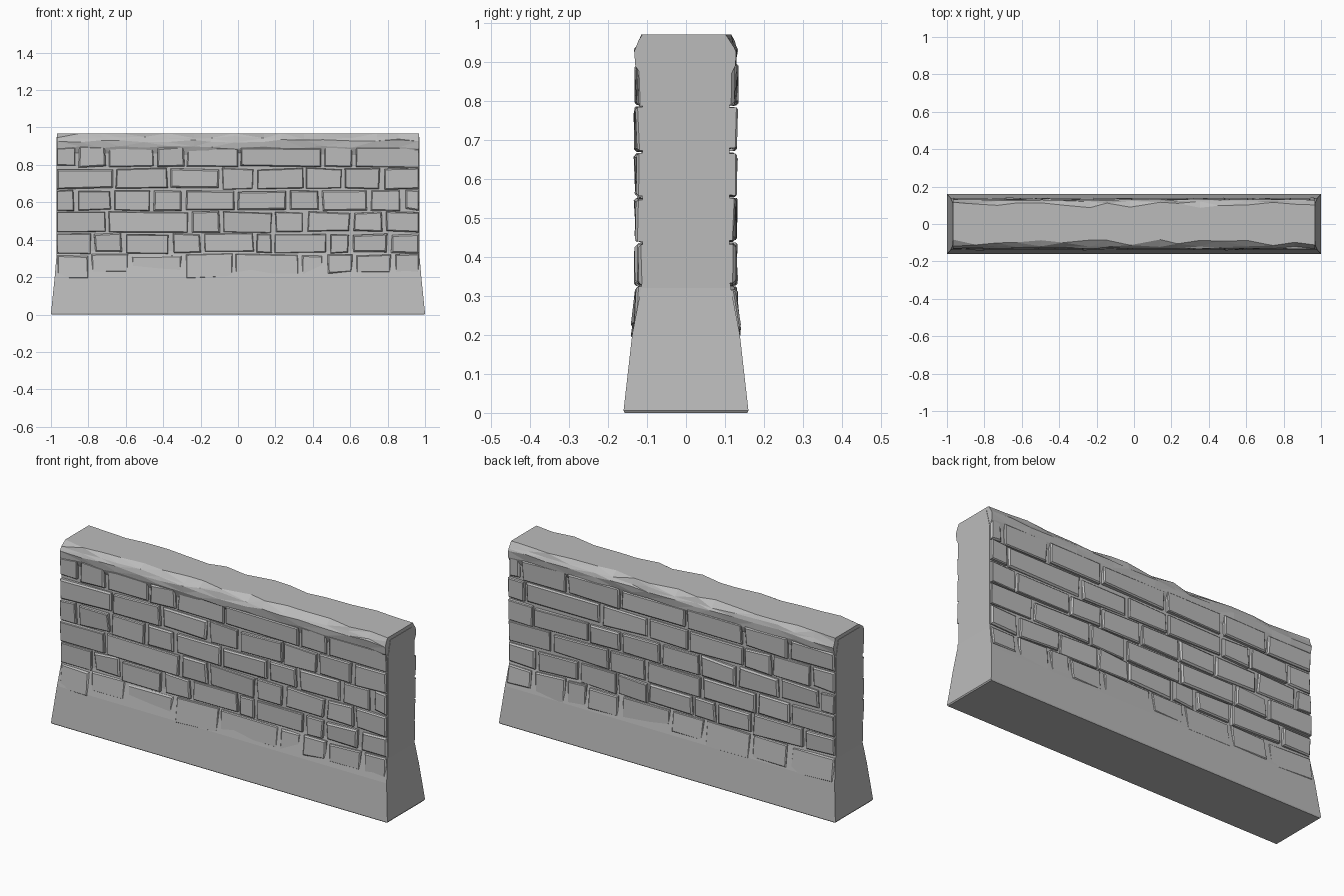
import bpy, bmesh, random
from mathutils import Vector

random.seed(7)
cube = bpy.data.objects.get("Cube")
if cube:
    bpy.data.objects.remove(cube)

stone = bpy.data.materials.new("grey stone")
stone.use_nodes = True
GREY = (0.5, 0.5, 0.5, 1)
stone.diffuse_color = GREY
stone.node_tree.nodes["Principled BSDF"].inputs["Base Color"].default_value = GREY


def j(amount):
    return random.uniform(-amount, amount)


def add_object(name, bm):
    bmesh.ops.recalc_face_normals(bm, faces=bm.faces)
    mesh = bpy.data.meshes.new(name)
    bm.to_mesh(mesh)
    bm.free()
    mesh.materials.append(stone)
    obj = bpy.data.objects.new(name, mesh)
    bpy.context.collection.objects.link(obj)
    return obj


def skin(bm, rings):
    """Bridge closed rings of points and close both ends."""
    loops = [[bm.verts.new(p) for p in ring] for ring in rings]
    n = len(loops[0])
    for a, b in zip(loops, loops[1:]):
        for i in range(n):
            k = (i + 1) % n
            bm.faces.new((a[i], a[k], b[k], b[i]))
    bm.faces.new(loops[0])
    bm.faces.new(loops[-1])


END = 0.968

# Core with a flared foot: (half length, half depth, height) levels
bm = bmesh.new()
levels = [(0.996, 0.157, 0), (1, 0.16, 0.006), (0.98, 0.138, 0.2),
          (0.97, 0.115, 0.32), (0.97, 0.112, 0.34), (0.97, 0.112, 0.86), (0.97, 0.09, 0.95)]
skin(bm, [[(-x, -y, z), (x, -y, z), (x, y, z), (-x, y, z)] for x, y, z in levels])
add_object("wall_core", bm)

# Worn coping with wavy chamfers
half = [(0.108, 0.85), (0.127, 0.893), (0.13, 0.928), (0.122, 0.945), (0.1, 0.969)]
bm = bmesh.new()
rings = []
count = 17
for s in range(count):
    x = -END + 2 * END * s / (count - 1)
    if 0 < s < count - 1:
        x += j(0.03)
    ring = []
    for side in (-1, 1):
        pts = []
        for i, (y, z) in enumerate(half):
            top = i == len(half) - 1
            dy = j(0.018) if top else j(0.003)
            dz = 0 if top else j(0.009)
            pts.append((x, side * (y + dy), z + dz))
        ring += pts if side < 0 else pts[::-1]
    rings.append(ring)
skin(bm, rings)
bmesh.ops.triangulate(bm, faces=bm.faces)
add_object("coping", bm)


def brick(bm, x0, x1, z0, z1, side, y_low, y_high, back):
    """One chipped brick with a bevelled outer face."""
    corners = [(x0, z0, y_low), (x1, z0, y_low), (x1, z1, y_high), (x0, z1, y_high)]
    inner, outer = [], []
    for x, z, y in corners:
        at_end = abs(x) >= END
        dx = 0 if at_end else j(0.007)
        z += j(0.006)
        inner.append(bm.verts.new((x + dx, side * back, z)))
        outer.append(bm.verts.new((x + dx * 0.5, side * (y + j(0.005)), z + j(0.003))))
    for i in range(4):
        k = (i + 1) % 4
        bm.faces.new((inner[i], inner[k], outer[k], outer[i]))
    bm.faces.new(outer)
    bm.faces.new(inner)
    edges = []
    for i in range(4):
        a, b = outer[i], outer[(i + 1) % 4]
        if not (abs(a.co.x) >= END and abs(b.co.x) >= END):
            edges.append(bm.edges.get((a, b)))
    bmesh.ops.bevel(bm, geom=edges, offset=random.uniform(0.003, 0.008),
                    segments=1, affect='EDGES', clamp_overlap=True)


def courses(name, side, rows):
    """Lay brick rows from the bottom up, split at the given joints."""
    bm = bmesh.new()
    heights = [0.2, 0.325, 0.437, 0.553, 0.668, 0.785, 0.9]
    for r, joints in enumerate(rows):
        foot = r == 0
        cuts = [-END] + sorted(joints) + [END]
        for a, b in zip(cuts, cuts[1:]):
            gap = random.uniform(0.008, 0.014)
            x0 = a if a == -END else a + gap
            x1 = b if b == END else b - gap
            y = random.uniform(0.122, 0.131)
            low = 0.138 if foot else y
            z0 = heights[r] + (j(0.03) if foot else 0.006)
            z1 = heights[r + 1] - 0.006
            brick(bm, x0, x1, z0, z1, side, low, y, 0.095)
    # keep the end bricks flush with the wall ends
    for v in bm.verts:
        v.co.x = max(-0.9695, min(0.9695, v.co.x))
    add_object(name, bm)


courses("front_bricks", -1, [
    [-0.79, -0.58, -0.29, -0.02, 0.33, 0.47, 0.62, 0.83],
    [-0.78, -0.61, -0.36, -0.19, 0.09, 0.19, 0.48, 0.6, 0.81],
    [-0.7, -0.26, -0.09, 0.19, 0.36, 0.61, 0.78],
    [-0.87, -0.67, -0.46, -0.29, -0.01, 0.27, 0.44, 0.7, 0.88],
    [-0.66, -0.37, -0.09, 0.09, 0.36, 0.56, 0.77],
    [-0.86, -0.7, -0.44, -0.28, 0.01, 0.45, 0.62],
])
courses("back_bricks", 1, [
    [-0.7, -0.48, -0.2, 0, 0.3, 0.5, 0.62, 0.82],
    [-0.79, -0.48, -0.27, -0.13, 0.14, 0.32, 0.55, 0.8],
    [-0.71, -0.51, -0.18, 0.15, 0.37, 0.71],
    [-0.88, -0.64, -0.39, -0.17, 0.06, 0.3, 0.49, 0.82],
    [-0.83, -0.6, -0.43, -0.1, 0.14, 0.42, 0.87],
    [-0.7, -0.43, -0.09, 0.3, 0.62, 0.9],
])
